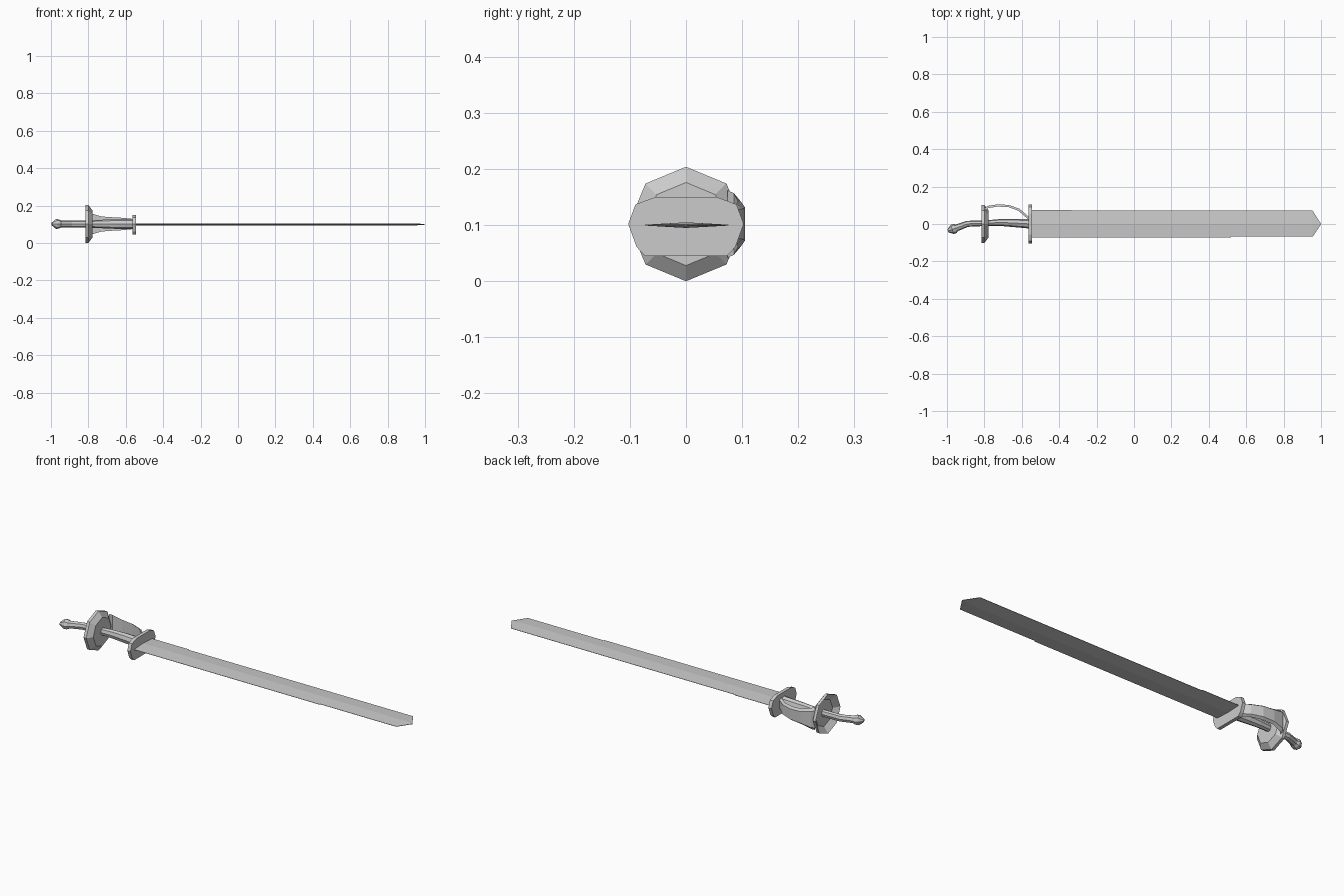
import bpy, bmesh, math

if "Cube" in bpy.data.objects:
    bpy.data.objects.remove(bpy.data.objects["Cube"])

ZC = 0.102  # height of the long axis


def make_object(name, rings, closed_ends=True, loop=False):
    """Skin a list of equal-length point rings into one flat-shaded mesh."""
    bm = bmesh.new()
    vs = [[bm.verts.new(p) for p in r] for r in rings]
    n = len(rings[0])
    count = len(vs) if loop else len(vs) - 1
    for i in range(count):
        a, b = vs[i], vs[(i + 1) % len(vs)]
        for j in range(n):
            k = (j + 1) % n
            bm.faces.new((a[j], a[k], b[k], b[j]))
    if closed_ends and not loop:
        bm.faces.new(vs[0])
        bm.faces.new(vs[-1])
    bmesh.ops.recalc_face_normals(bm, faces=bm.faces)
    me = bpy.data.meshes.new(name)
    bm.to_mesh(me)
    bm.free()
    ob = bpy.data.objects.new(name, me)
    bpy.context.collection.objects.link(ob)
    return ob


def octagon(x, y, ry, rz, skew=0.0):
    """Eight-sided ring facing x; skew leans the ring for the bent end."""
    pts = []
    for i in range(8):
        a = i * math.pi / 4
        dy = ry * math.cos(a)
        pts.append((x - skew * dy, y + dy, ZC + rz * math.sin(a)))
    return pts


# blade: flat diamond section with a small step on each edge
stations = [(-0.55, 0.076, -0.073), (-0.335, 0.076, -0.073), (-0.333, 0.071, -0.073),
            (0.518, 0.071, -0.073), (0.52, 0.071, -0.068), (0.955, 0.071, -0.068)]
T, E = 0.005, 0.0008
blade = [[(x, hi, ZC - 0.002 + E), (x, 0, ZC - 0.002 + T), (x, lo, ZC - 0.002 + E),
          (x, lo, ZC - 0.002 - E), (x, 0, ZC - 0.002 - T), (x, hi, ZC - 0.002 - E)]
         for x, hi, lo in stations]
blade.append([(0.999 + 0.001 * (y == 0), y, ZC - 0.002 + z) for y, z in
              ((0.002, E), (0, E * 2), (-0.002, E), (-0.002, -E), (0, -E * 2), (0.002, -E))])
make_object("blade", blade)

# plate guard between blade and grip
half = [(0.055, 0.15), (0.09, 0.137), (0.103, 0.102), (0.088, 0.061), (0.073, 0.045)]
outline = half + [(-y, z) for y, z in reversed(half)]
make_object("plate_guard", [[(x, y, z) for y, z in outline] for x in (-0.563, -0.545)])

# grip with a gentle swell, bending at the pommel end
make_object("grip", [octagon(*s) for s in (
    (-0.955, -0.023, 0.018, 0.019, 0.35), (-0.89, 0.001, 0.016, 0.019, 0.2),
    (-0.80, 0.004, 0.015, 0.019), (-0.72, 0.008, 0.018, 0.023),
    (-0.65, 0.006, 0.022, 0.026), (-0.55, 0.0, 0.025, 0.026))])

# pommel
make_object("pommel", [octagon(*s) for s in (
    (-0.995, -0.037, 0.008, 0.008, 0.35), (-0.972, -0.029, 0.024, 0.027, 0.35),
    (-0.958, -0.024, 0.025, 0.024, 0.35), (-0.946, -0.020, 0.017, 0.018, 0.35))])

# shallow eight-sided dish guard, hollow towards the pommel
make_object("dish_guard", [octagon(x, 0, r, r) for x, r in (
    (-0.815, 0.102), (-0.800, 0.102), (-0.779, 0.074), (-0.779, 0.014),
    (-0.792, 0.014), (-0.792, 0.070))], loop=True)

# knuckle bow: curved strap from the dish to the plate guard
path = [(-0.795, 0.078, 0.06), (-0.782, 0.091, 0.055), (-0.73, 0.099, 0.04),
        (-0.67, 0.096, 0.036), (-0.615, 0.076, 0.033), (-0.555, 0.024, 0.027)]
strap = []
for i, (x, y, w) in enumerate(path):
    p, q = path[max(i - 1, 0)], path[min(i + 1, len(path) - 1)]
    dx, dy = q[0] - p[0], q[1] - p[1]
    d = math.hypot(dx, dy)
    nx, ny = -dy / d * 0.006, dx / d * 0.006
    strap.append([(x + s * nx, y + s * ny, ZC + t * w)
                  for s, t in ((1, -0.75), (1, 0.75), (-1, 1), (-1, -1))])
make_object("knuckle_bow", strap)
